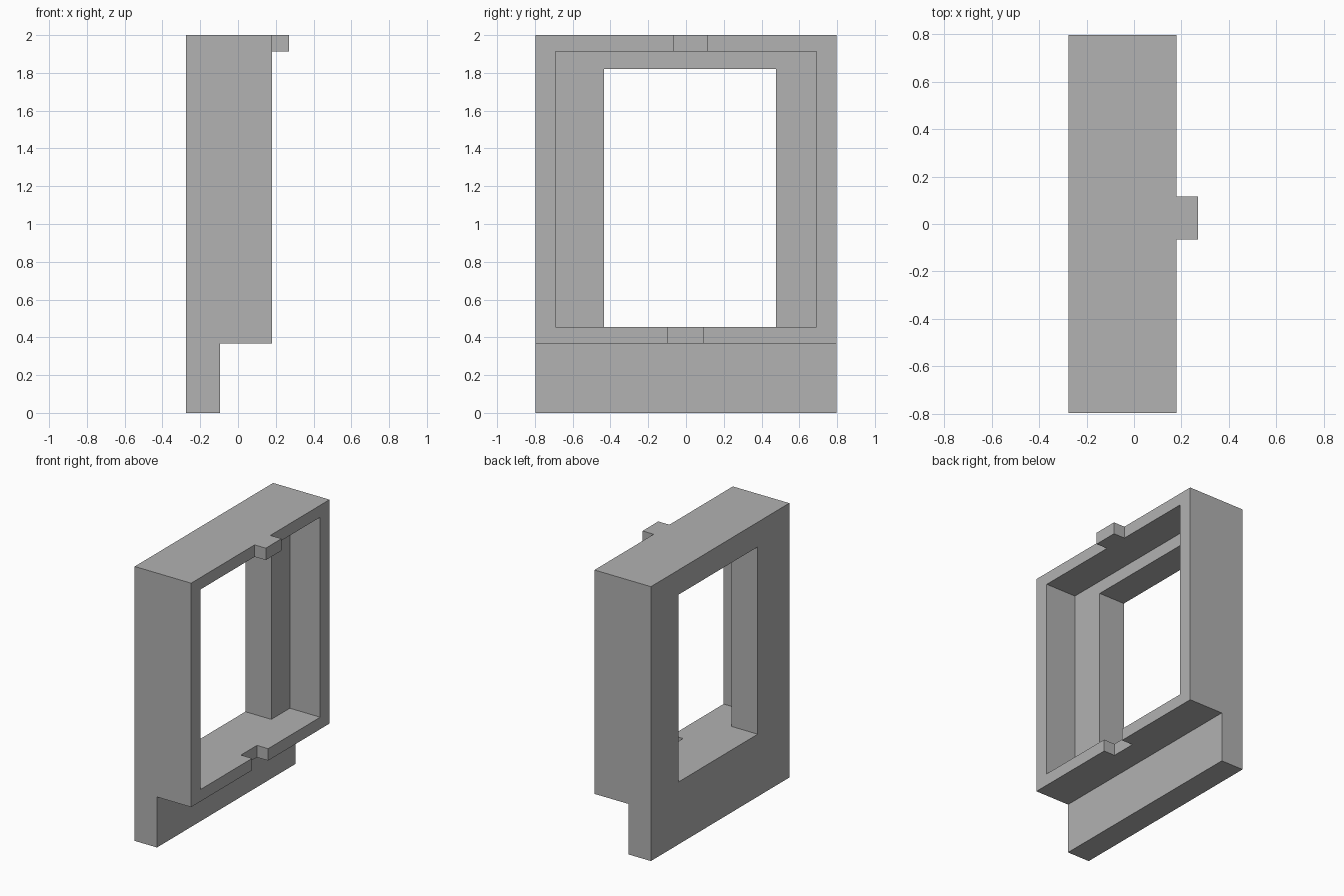
import bpy
import bmesh

if "Cube" in bpy.data.objects:
    bpy.data.objects.remove(bpy.data.objects["Cube"], do_unlink=True)

grey = bpy.data.materials.new("plain_grey")
grey.use_nodes = True
grey.diffuse_color = (0.445, 0.445, 0.445, 1)
grey.node_tree.nodes["Principled BSDF"].inputs["Base Color"].default_value = grey.diffuse_color

# Shared levels
BACK, LEDGE, STEP, FACE = -0.275, -0.065, -0.095, 0.18
HALF, TOP, RAIL, SILL, LINTEL = 0.797, 2.0, 0.368, 0.455, 1.913


def extrude_profile(name, profile, y0, y1):
    """Extrude an (x, z) outline along y."""
    bm = bmesh.new()
    face = bm.faces.new([bm.verts.new((x, y0, z)) for x, z in profile])
    moved = bmesh.ops.extrude_face_region(bm, geom=[face])["geom"]
    verts = [v for v in moved if isinstance(v, bmesh.types.BMVert)]
    bmesh.ops.translate(bm, verts=verts, vec=(0, y1 - y0, 0))
    bmesh.ops.recalc_face_normals(bm, faces=bm.faces)
    mesh = bpy.data.meshes.new(name)
    bm.to_mesh(mesh)
    bm.free()
    mesh.materials.append(grey)
    obj = bpy.data.objects.new(name, mesh)
    bpy.context.collection.objects.link(obj)
    return obj


def box(name, x0, x1, y0, y1, z0, z1):
    return extrude_profile(name, [(x0, z0), (x1, z0), (x1, z1), (x0, z1)], y0, y1)


def cut(target, cutter):
    """Subtract the cutter, apply the result and discard the cutter."""
    cutter.hide_render = True
    mod = target.modifiers.new(cutter.name, "BOOLEAN")
    mod.operation, mod.solver, mod.object = "DIFFERENCE", "EXACT", cutter
    bpy.context.view_layer.objects.active = target
    bpy.ops.object.modifier_apply(modifier=mod.name)
    bpy.data.objects.remove(cutter, do_unlink=True)


# Frame with a thinner skirt below the bottom rail
frame = extrude_profile("window_frame", [
    (BACK, 0), (STEP, 0), (STEP, RAIL), (FACE, RAIL), (FACE, TOP), (BACK, TOP)], -HALF, HALF)

# Wide recess, off-centre through opening, and notch in the bottom rail
cut(frame, box("recess_cutter", LEDGE, FACE + 0.1, -0.69, 0.69, SILL, LINTEL))
cut(frame, box("opening_cutter", BACK - 0.1, LEDGE + 0.1, -0.433, 0.477, SILL, 1.82))
cut(frame, box("notch_cutter", 0.09, FACE + 0.1, -0.095, 0.09, RAIL - 0.1, SILL + 0.1))

# Tab on the top rail
box("top_tab", FACE, 0.27, -0.066, 0.115, LINTEL, TOP)
